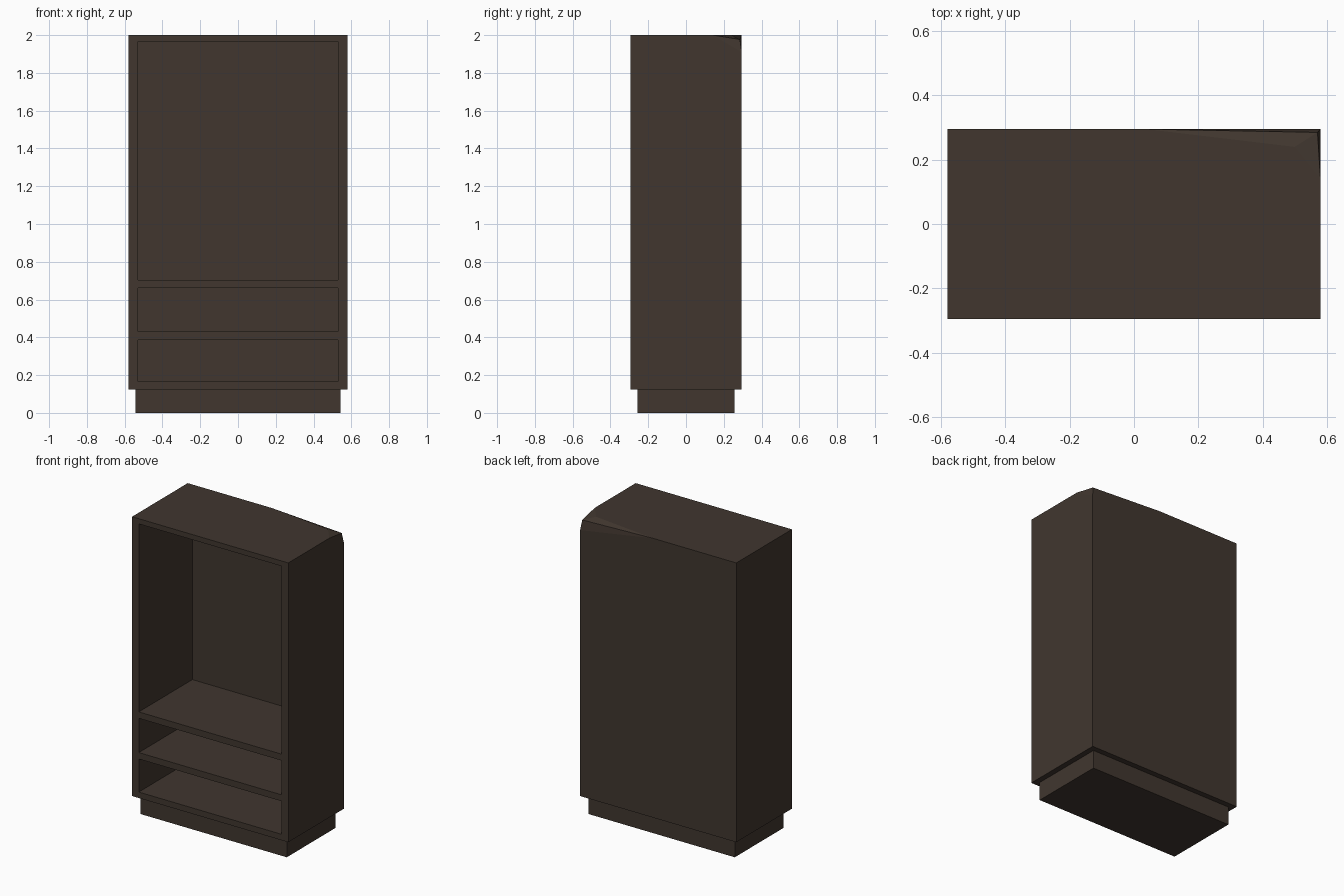
import bpy, bmesh

if "Cube" in bpy.data.objects:
    bpy.data.objects.remove(bpy.data.objects["Cube"])

mat = bpy.data.materials.new("dark brown wood")
mat.diffuse_color = (0.052, 0.037, 0.028, 1)
mat.use_nodes = True
mat.node_tree.nodes["Principled BSDF"].inputs["Base Color"].default_value = mat.diffuse_color

W, D, Z0, Z1 = 0.58, 0.295, 0.125, 2.0   # half width, half depth, bottom, top


def make_object(name, bm):
    bmesh.ops.remove_doubles(bm, verts=bm.verts, dist=1e-5)
    bmesh.ops.recalc_face_normals(bm, faces=bm.faces)
    mesh = bpy.data.meshes.new(name)
    bm.to_mesh(mesh)
    bm.free()
    mesh.materials.append(mat)
    ob = bpy.data.objects.new(name, mesh)
    bpy.context.collection.objects.link(ob)


def face(bm, *pts):
    bm.faces.new([bm.verts.new(p) for p in pts])


# carcass: outer shell with a worn back right top corner
bm = bmesh.new()
worn = (0.571, 0.285, 1.977)
edge_back = (0.04, D, Z1)
edge_side = (W, 0.14, Z1)
edge_low = (W, D, 1.91)
crease = (0.5, 0.24, Z1)
fl, fr = (-W, -D, Z1), (W, -D, Z1)
bl = (-W, D, Z1)
gfl, gfr, gbr, gbl = (-W, -D, Z0), (W, -D, Z0), (W, D, Z0), (-W, D, Z0)
face(bm, fl, fr, edge_side, crease, edge_back, bl)      # top
face(bm, gfl, gbl, gbr, gfr)                            # underside
face(bm, gfl, fl, bl, gbl)                              # left
face(bm, gfr, gbr, edge_low, edge_side, fr)             # right
face(bm, gbr, gbl, bl, edge_back, edge_low)             # back
face(bm, edge_back, crease, worn)                       # worn corner
face(bm, crease, edge_side, worn)
face(bm, edge_side, edge_low, worn)
face(bm, edge_low, edge_back, worn)

# front frame and open compartments
IX, BACK = 0.53, 0.273
levels = [Z0, 0.165, 0.387, 0.43, 0.66, 0.703, 1.965, Z1]
for i, (a, b) in enumerate(zip(levels, levels[1:])):
    columns = [(-W, -IX), (IX, W)]
    if i % 2 == 0:
        columns.append((-IX, IX))
    else:
        face(bm, (-IX, BACK, a), (IX, BACK, a), (IX, BACK, b), (-IX, BACK, b))
        for z in (a, b):
            face(bm, (-IX, -D, z), (IX, -D, z), (IX, BACK, z), (-IX, BACK, z))
        for x in (-IX, IX):
            face(bm, (x, -D, a), (x, BACK, a), (x, BACK, b), (x, -D, b))
    for l, r in columns:
        face(bm, (l, -D, a), (r, -D, a), (r, -D, b), (l, -D, b))
make_object("cabinet_body", bm)

# recessed plinth
bm = bmesh.new()
bmesh.ops.create_cube(bm, size=1)
for v in bm.verts:
    v.co = (v.co.x * 1.086, v.co.y * 0.516, (v.co.z + 0.5) * Z0)
make_object("plinth", bm)
